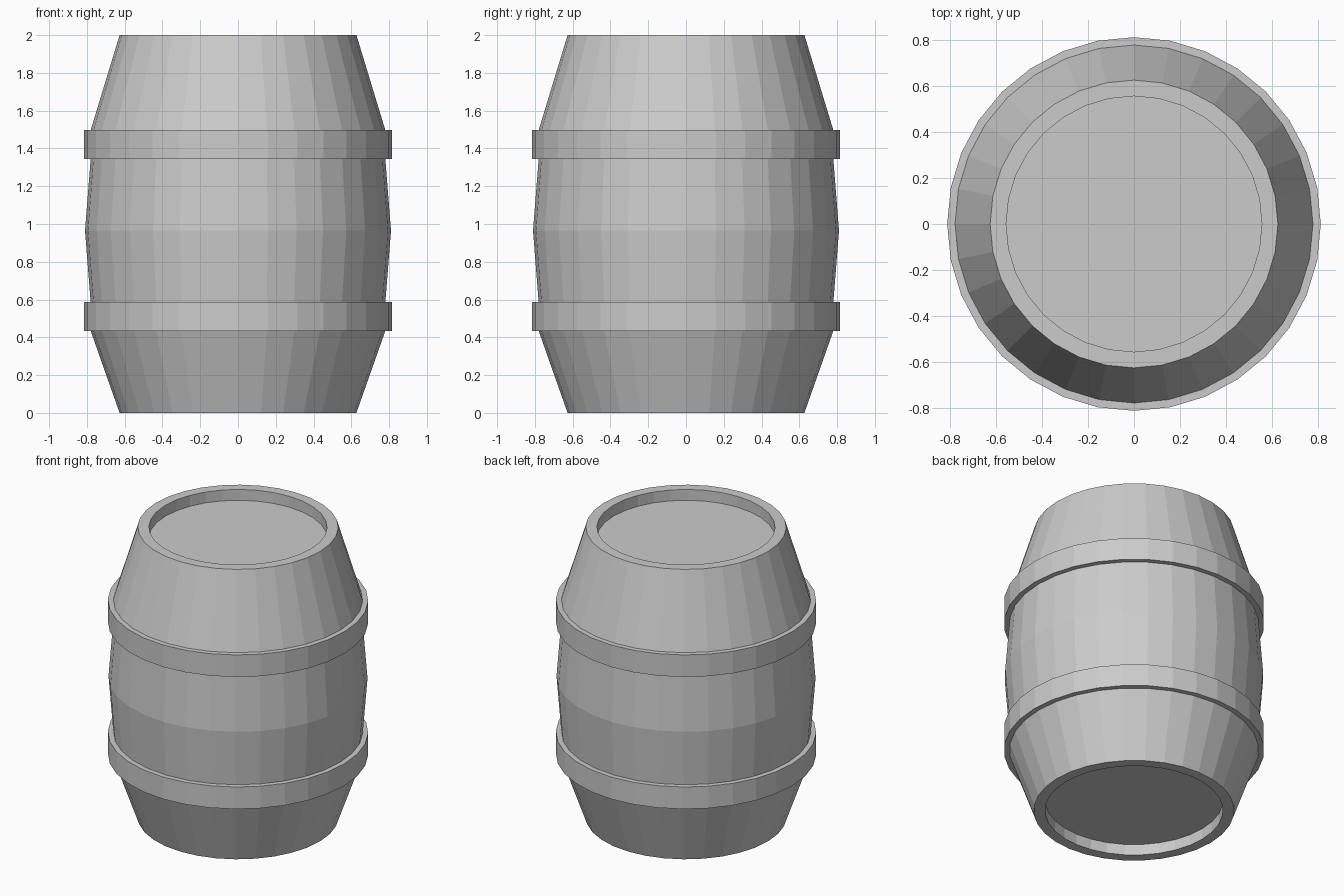
import bpy, bmesh
from math import cos, sin, tau

if "Cube" in bpy.data.objects:
    bpy.data.objects.remove(bpy.data.objects["Cube"])

SIDES = 32


def lathe(name, profile, closed=False):
    """Revolve (radius, z) points around z; open profiles get flat end discs."""
    bm = bmesh.new()
    rings = [[bm.verts.new((r * cos(tau * i / SIDES), r * sin(tau * i / SIDES), z))
              for i in range(SIDES)] for r, z in profile]
    pairs = list(zip(rings, rings[1:]))
    if closed:
        pairs.append((rings[-1], rings[0]))
    for a, b in pairs:
        for i in range(SIDES):
            j = (i + 1) % SIDES
            bm.faces.new((a[i], a[j], b[j], b[i]))
    if not closed:
        bm.faces.new(rings[0][::-1])
        bm.faces.new(rings[-1])
    bmesh.ops.recalc_face_normals(bm, faces=bm.faces)
    mesh = bpy.data.meshes.new(name)
    bm.to_mesh(mesh)
    bm.free()
    obj = bpy.data.objects.new(name, mesh)
    bpy.context.collection.objects.link(obj)
    return obj


# Barrel body with recessed heads at both ends
lathe("barrel_body", [
    (0.557, 0.075), (0.557, 0.0), (0.627, 0.0),
    (0.78, 0.434), (0.78, 0.585), (0.81, 0.965), (0.78, 1.345), (0.78, 1.497),
    (0.627, 2.0), (0.557, 2.0), (0.557, 1.925)])

# Hoops
for name, z0, z1 in (("lower_hoop", 0.434, 0.586), ("upper_hoop", 1.345, 1.497)):
    lathe(name, [(0.775, z0), (0.814, z0), (0.814, z1), (0.775, z1)], closed=True)
